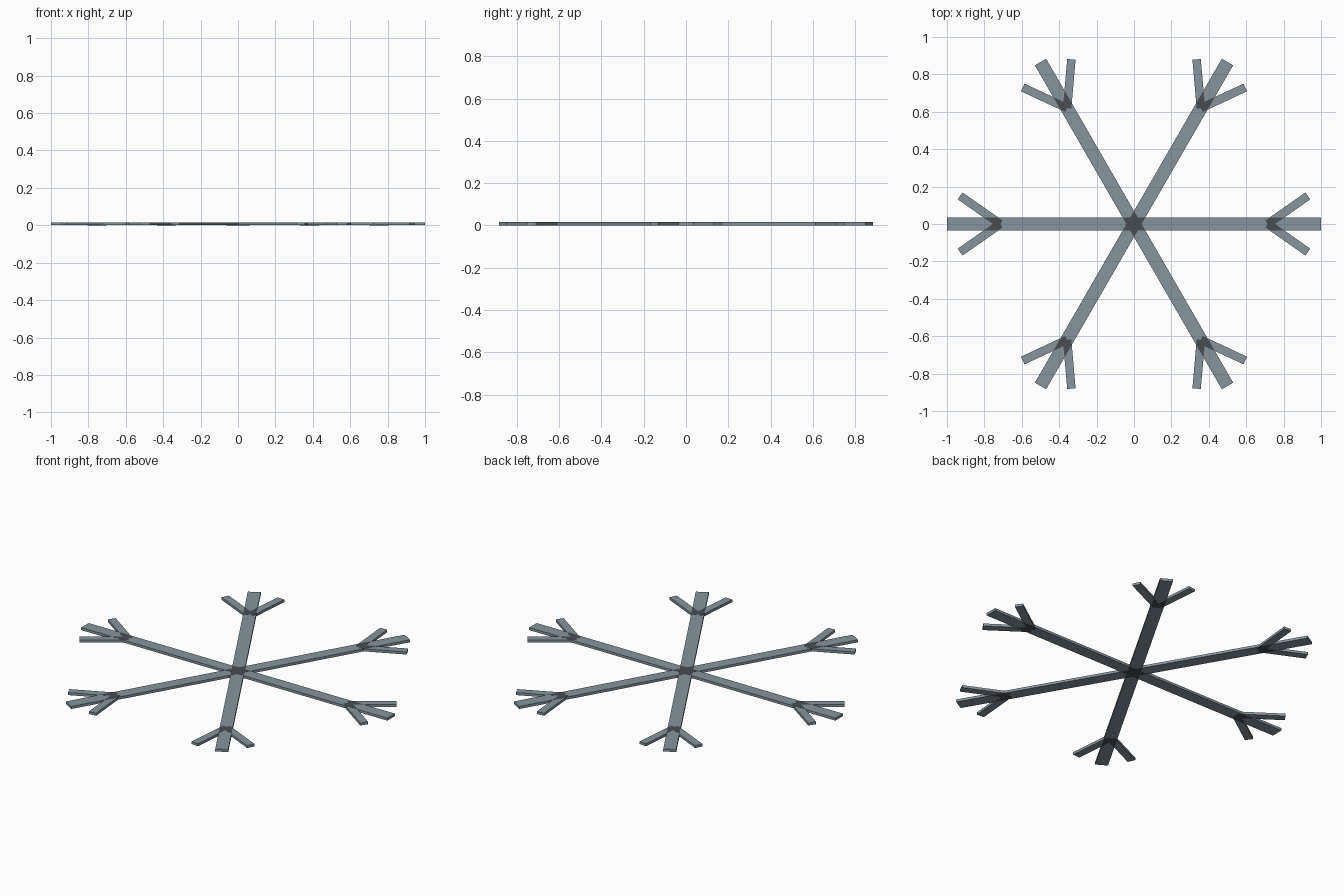
import bpy, bmesh
from math import radians
from mathutils import Matrix, Vector

if "Cube" in bpy.data.objects:
    bpy.data.objects.remove(bpy.data.objects["Cube"])

THICK = 0.016          # plate thickness
SKIN = 0.0006          # how far the dark joints stand proud of the bars
ARM_W = 0.07           # width of the main bars
TWIG_W = 0.045         # width of the side twigs
TWIG_START = 0.715     # distance from the centre where twigs fork
TWIG_LEN = 0.262
TWIG_ANGLE = 35


def material(name, color):
    mat = bpy.data.materials.new(name)
    mat.diffuse_color = (*color, 1)
    mat.use_nodes = True
    mat.node_tree.nodes["Principled BSDF"].inputs["Base Color"].default_value = mat.diffuse_color
    return mat


steel = material("blue_grey", (0.235, 0.30, 0.34))
dark = material("dark_grey", (0.065, 0.075, 0.08))


def turn(deg):
    return Matrix.Rotation(radians(deg), 4, 'Z')


def bar(name, x0, x1, width, matrix, clip_deg=None):
    """Flat box along local x. With clip_deg, keep only the dark joint
    where it overlaps the main bar lying at that angle."""
    joint = clip_deg is not None
    height = THICK if joint else THICK - 2 * SKIN
    bm = bmesh.new()
    bmesh.ops.create_cube(bm, size=1)
    bmesh.ops.scale(bm, vec=(x1 - x0, width, height), verts=bm.verts)
    bmesh.ops.translate(bm, vec=((x0 + x1) / 2, 0, THICK / 2), verts=bm.verts)
    bmesh.ops.transform(bm, matrix=matrix, verts=bm.verts)
    if joint:
        side = turn(clip_deg) @ Vector((0, 1, 0))
        for normal in (side, -side):
            bmesh.ops.bisect_plane(bm, geom=bm.verts[:] + bm.edges[:] + bm.faces[:],
                                   plane_co=normal * ARM_W / 2, plane_no=normal,
                                   clear_outer=True)
            bmesh.ops.holes_fill(bm, edges=bm.edges[:])
        bmesh.ops.recalc_face_normals(bm, faces=bm.faces[:])
    mesh = bpy.data.meshes.new(name)
    bm.to_mesh(mesh)
    bm.free()
    mesh.materials.append(dark if joint else steel)
    obj = bpy.data.objects.new(name, mesh)
    bpy.context.collection.objects.link(obj)


# three long bars cross at the centre; their overlaps form a dark star
for i in range(3):
    bar(f"main_bar_{i + 1}", -1, 1, ARM_W, turn(60 * i))
    bar(f"centre_joint_{i + 1}", -0.2, 0.2, ARM_W, turn(60 * i), 60 * (i + 1))

# a pair of twigs forks off near the tip of every arm, with a dark joint
for i in range(6):
    for side, sign in (("left", 1), ("right", -1)):
        place = turn(60 * i) @ Matrix.Translation((TWIG_START, 0, 0)) @ turn(sign * TWIG_ANGLE)
        bar(f"twig_{side}_{i + 1}", 0, TWIG_LEN, TWIG_W, place)
        bar(f"twig_joint_{side}_{i + 1}", 0, TWIG_LEN, TWIG_W, place, 60 * i)
